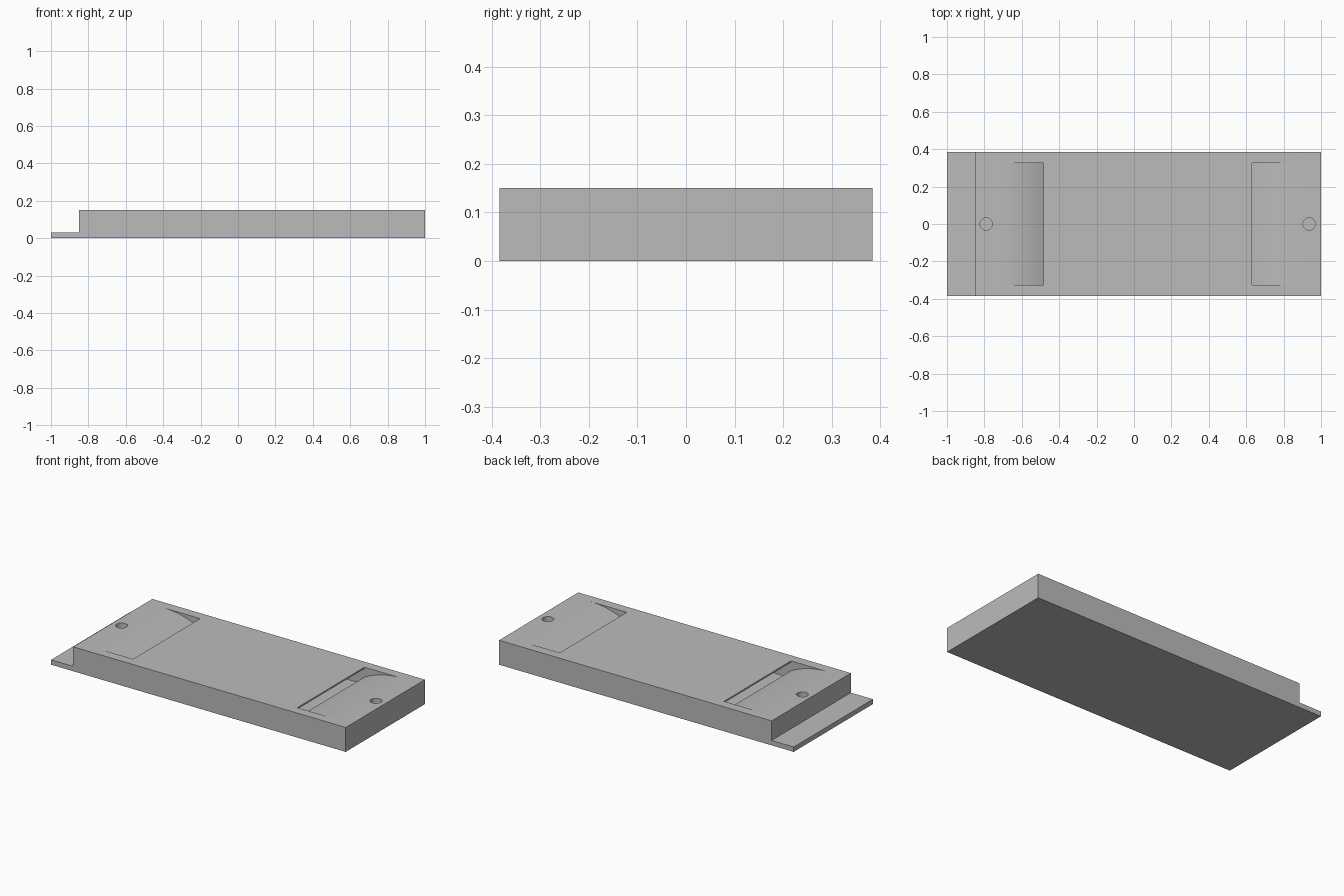
import bpy
import bmesh
import math

cube = bpy.data.objects.get("Cube")
if cube:
    bpy.data.objects.remove(cube, do_unlink=True)

# One plain grey for everything
grey = bpy.data.materials.new("plain_grey")
grey.use_nodes = True
colour = (0.5, 0.5, 0.5, 1)
grey.diffuse_color = colour
grey.node_tree.nodes["Principled BSDF"].inputs["Base Color"].default_value = colour

TOP, BASE = 0.15, 0.03
HALF_WIDTH = 0.384
SLOT_HALF = 0.325
INNER_LEFT, INNER_RIGHT = 0.63, -0.485    # straight inner edges of the scoops
LENGTH, DEPTH = 0.246, 0.061              # scoop size


def extrude_profile(name, points, half):
    """Extrude an xz outline along y, centred on y = 0."""
    bm = bmesh.new()
    face = bm.faces.new([bm.verts.new((x, -half, z)) for x, z in points])
    ext = bmesh.ops.extrude_face_region(bm, geom=[face])
    verts = [v for v in ext["geom"] if isinstance(v, bmesh.types.BMVert)]
    bmesh.ops.translate(bm, verts=verts, vec=(0, 2 * half, 0))
    bmesh.ops.recalc_face_normals(bm, faces=bm.faces)
    mesh = bpy.data.meshes.new(name)
    bm.to_mesh(mesh)
    bm.free()
    mesh.materials.append(grey)
    obj = bpy.data.objects.new(name, mesh)
    bpy.context.collection.objects.link(obj)
    return obj


def cut(target, cutter):
    """Subtract the cutter, apply, and discard it."""
    cutter.hide_render = True
    mod = target.modifiers.new("cut", "BOOLEAN")
    mod.operation = "DIFFERENCE"
    mod.solver = "EXACT"
    mod.object = cutter
    bpy.ops.object.select_all(action="DESELECT")
    bpy.context.view_layer.objects.active = target
    target.select_set(True)
    bpy.ops.object.modifier_apply(modifier=mod.name)
    bpy.data.objects.remove(cutter, do_unlink=True)


def scoop_arc(inner, side, steps=14):
    """Arc from the outer end, tangent to the deck, down to the inner edge."""
    radius = (LENGTH ** 2 + DEPTH ** 2) / (2 * DEPTH)
    sweep = math.asin(LENGTH / radius)
    outer = inner + side * LENGTH
    angles = [sweep * i / steps for i in range(steps + 1)]
    return [(outer - side * radius * math.sin(a), TOP - radius * (1 - math.cos(a)))
            for a in angles]


# Stepped slab: thick housing with a thin tongue at one end
body = extrude_profile("housing", [(-1, 0), (1, 0), (1, TOP), (-0.85, TOP),
                                   (-0.85, BASE), (-1, BASE)], HALF_WIDTH)

# Two curved scoops joined by a channel under a thin roof
right_arc = scoop_arc(INNER_RIGHT, -1)
left_arc = scoop_arc(INNER_LEFT, 1)
floor, roof, above = 0.045, 0.14, 0.2
outline = [(right_arc[0][0], above)] + right_arc
outline += [(INNER_RIGHT, floor), (INNER_LEFT, floor)]
outline += left_arc[::-1] + [(left_arc[0][0], above)]
outline += [(INNER_LEFT, above), (INNER_LEFT, roof),
            (INNER_RIGHT, roof), (INNER_RIGHT, above)]
cut(body, extrude_profile("channel_cutter", outline, SLOT_HALF))

# Round holes near both ends
for x in (-0.79, 0.937):
    bpy.ops.mesh.primitive_cylinder_add(vertices=32, radius=0.033, depth=0.2,
                                        location=(x, 0, BASE + 0.1))
    hole = bpy.context.object
    hole.data.materials.append(grey)
    cut(body, hole)

# Single material and crisp edges
body.data.materials.clear()
body.data.materials.append(grey)
for poly in body.data.polygons:
    poly.material_index = 0
bpy.ops.object.select_all(action="DESELECT")
body.select_set(True)
bpy.context.view_layer.objects.active = body
bpy.ops.object.shade_smooth_by_angle(angle=math.radians(15))
